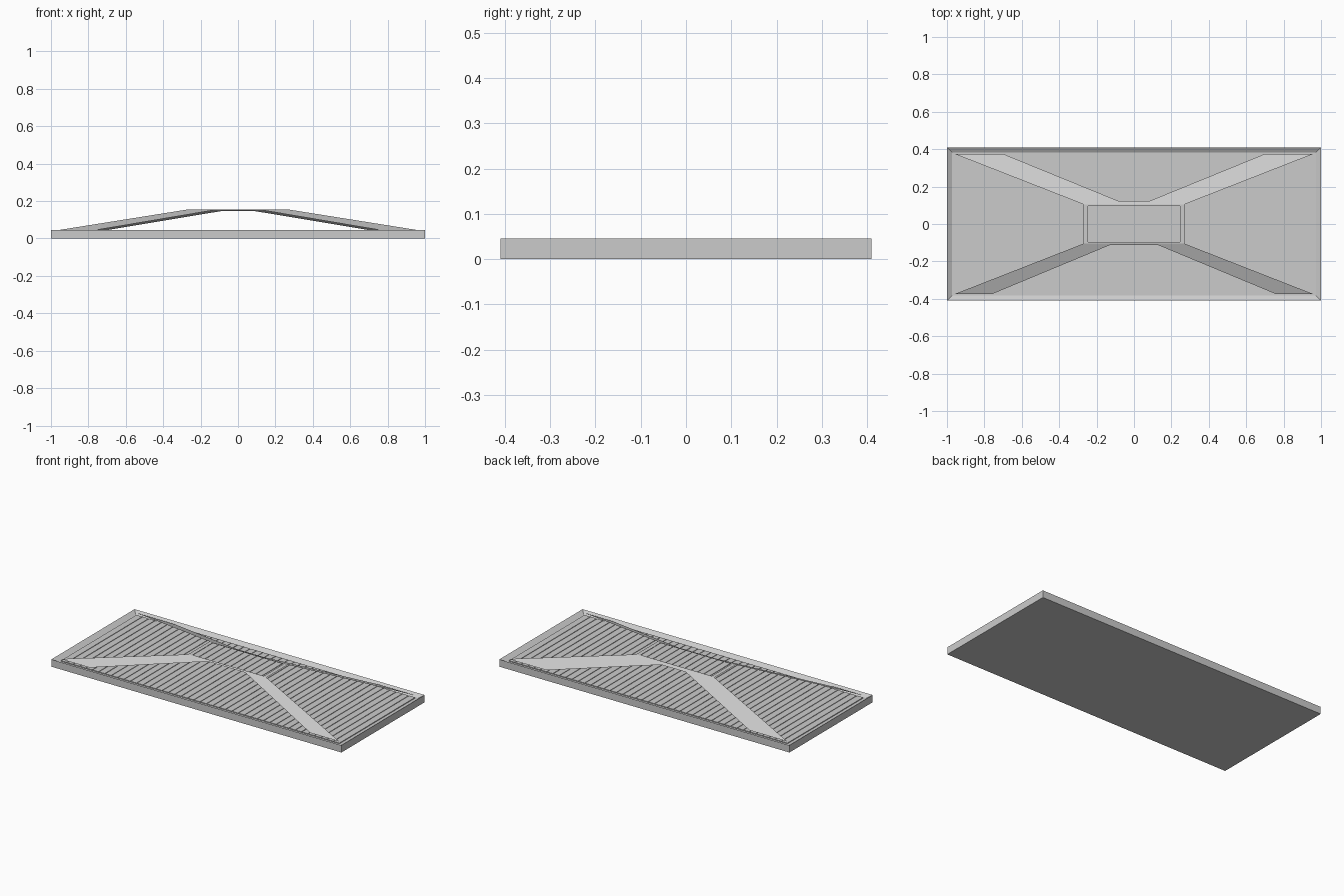
import bpy, bmesh

if "Cube" in bpy.data.objects:
    bpy.data.objects.remove(bpy.data.objects["Cube"])


def finish(name, bm):
    me = bpy.data.meshes.new(name)
    bm.to_mesh(me)
    bm.free()
    ob = bpy.data.objects.new(name, me)
    bpy.context.collection.objects.link(ob)
    return ob


def sheet(name, polys):
    """Flat one-sided faces from short corner lists."""
    bm = bmesh.new()
    for p in polys:
        bm.faces.new([bm.verts.new(c) for c in p])
    bmesh.ops.remove_doubles(bm, verts=bm.verts, dist=1e-5)
    return finish(name, bm)


RIM = 0.045      # rim height
TOP = 0.155      # height of the raised frame

# Shallow tray: box whose top is inset and pushed down
bm = bmesh.new()
bmesh.ops.create_cube(bm, size=1)
for v in bm.verts:
    v.co = (v.co.x * 2, v.co.y * 0.82, (v.co.z + 0.5) * RIM)
top = max(bm.faces, key=lambda f: f.calc_center_median().z)
bmesh.ops.inset_region(bm, faces=[top], thickness=0.038)
bmesh.ops.translate(bm, verts=top.verts, vec=(0, 0, -0.016))
finish("tray", bm)

# Floor slats
bm = bmesh.new()
N = 44
pitch = 1.924 / N
for i in range(N):
    r = bmesh.ops.create_cube(bm, size=1)
    x = -0.962 + (i + 0.5) * pitch
    for v in r["verts"]:
        v.co = (x + v.co.x * (pitch - 0.004), v.co.y * 0.744, 0.031 + v.co.z * 0.006)
finish("floor_slats", bm)

# Sloping braces front and back, thin sheets in one plane each
for name, s, foot, apex in (("front_brace", -1, 0.76, 0.13), ("back_brace", 1, 0.70, 0.085)):
    y0, y1 = s * 0.375, s * 0.105
    t = 0.03 if s < 0 else 0.07      # drop of the window below the top edge
    yi, zi = y1 + (y0 - y1) * t, TOP + (RIM - TOP) * t
    polys = []
    for m in (-1, 1):
        polys.append([(m * 0.96, y0, RIM), (m * foot, y0, RIM),
                      (m * apex, yi, zi), (m * 0.27, y1, TOP)])
    polys.append([(-0.27, y1, TOP), (-apex, yi, zi), (apex, yi, zi), (0.27, y1, TOP)])
    ob = sheet(name, polys)
    bm = bmesh.new()
    bm.from_mesh(ob.data)
    bmesh.ops.recalc_face_normals(bm, faces=bm.faces)
    if bm.faces[:][0].normal.z < 0:
        bmesh.ops.reverse_faces(bm, faces=bm.faces)
    bm.to_mesh(ob.data)
    bm.free()

# Flat rectangular ring joining the braces at the top
bm = bmesh.new()
bmesh.ops.create_grid(bm, x_segments=1, y_segments=1, size=1)
for v in bm.verts:
    v.co = (v.co.x * 0.27, v.co.y * 0.105, TOP)
bm.faces.ensure_lookup_table()
inner = bm.faces[0]
bmesh.ops.inset_region(bm, faces=[inner], thickness=0.012, use_boundary=True)
for v in inner.verts:
    v.co.x = 0.245 if v.co.x > 0 else -0.245
bmesh.ops.delete(bm, geom=[inner], context='FACES')
finish("top_ring", bm)
